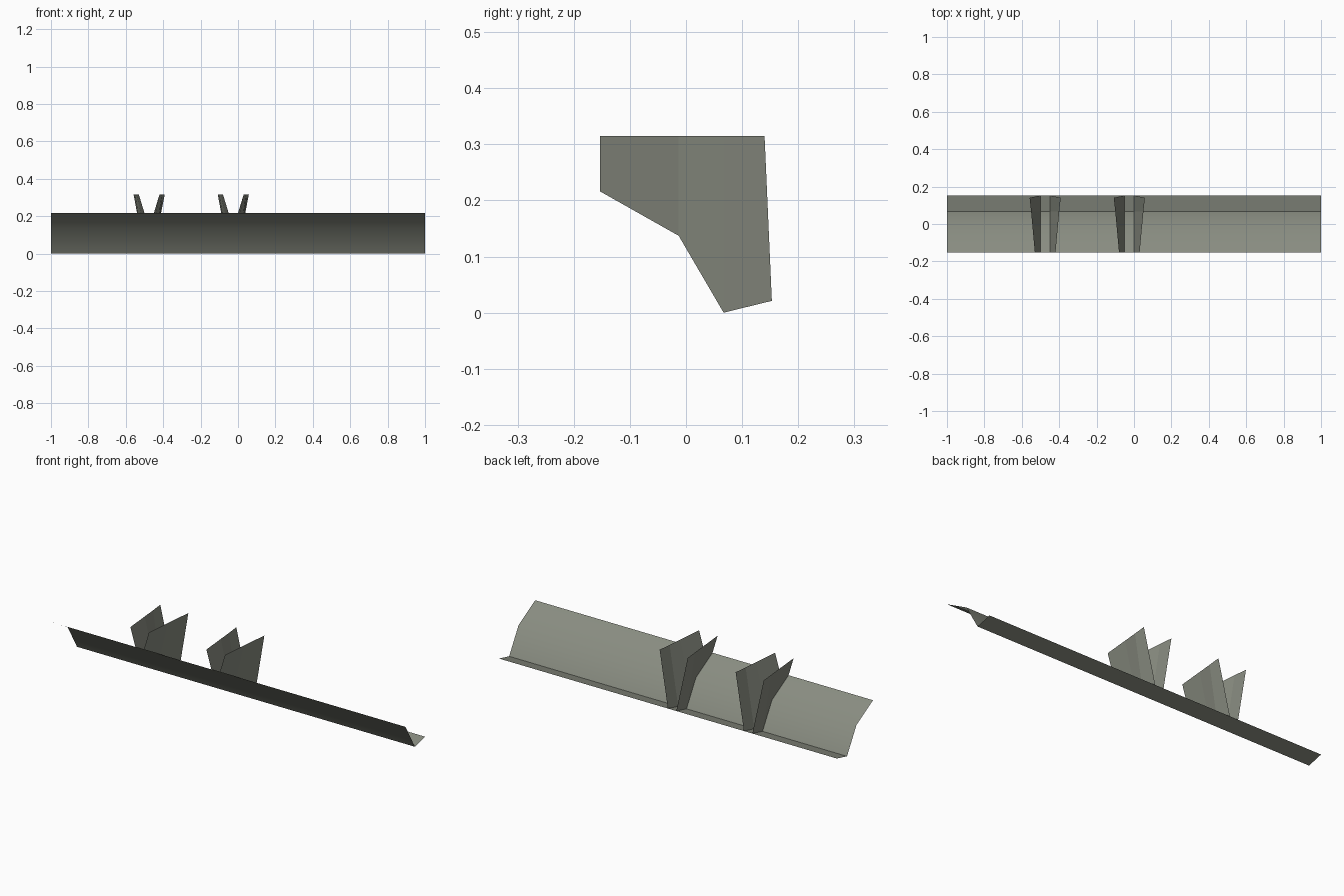
import bpy

if "Cube" in bpy.data.objects:
    bpy.data.objects.remove(bpy.data.objects["Cube"])

# one weathered grey-green paint for everything
paint = bpy.data.materials.new("grey_green_metal")
paint.diffuse_color = (0.25, 0.265, 0.22, 1)
paint.use_nodes = True
paint.node_tree.nodes["Principled BSDF"].inputs["Base Color"].default_value = paint.diffuse_color

# bent cross-section (y, z), front lip to rear toe
PROFILE = [(-0.153, 0.216), (-0.013, 0.137), (0.067, 0.0), (0.153, 0.021)]
TOP = 0.315


def strip(name, row_a, row_b):
    """Sheet of quads between two rows of points."""
    n = len(row_a)
    faces = [(i, n + i, n + i + 1, i + 1) for i in range(n - 1)]
    mesh = bpy.data.meshes.new(name)
    mesh.from_pydata(row_a + row_b, [], faces)
    mesh.materials.append(paint)
    obj = bpy.data.objects.new(name, mesh)
    bpy.context.collection.objects.link(obj)
    return obj


# long folded rail, soft upper bend and crisp lower fold
rail = strip("rail", [(-1, y, z) for y, z in PROFILE], [(1, y, z) for y, z in PROFILE])
bpy.context.view_layer.objects.active = rail
rail.select_set(True)
bpy.ops.object.shade_smooth_by_angle(angle=0.7)
rail.select_set(False)

# two pairs of fins splayed outwards, rooted on the rail
for pair, centre in (("left", -0.475), ("right", -0.025)):
    for side, s in (("left", -1), ("right", 1)):
        root = [(centre + s * 0.025, y, z) for y, z in PROFILE]
        tip = []
        for y, _ in PROFILE:
            t = (y + 0.153) / 0.306
            tip.append((centre + s * (0.055 + 0.028 * t), min(y, 0.14), TOP))
        # wind each fin so it faces away from its pair
        rows = (root, tip) if s < 0 else (tip, root)
        strip(f"{pair}_pair_{side}_fin", *rows)
